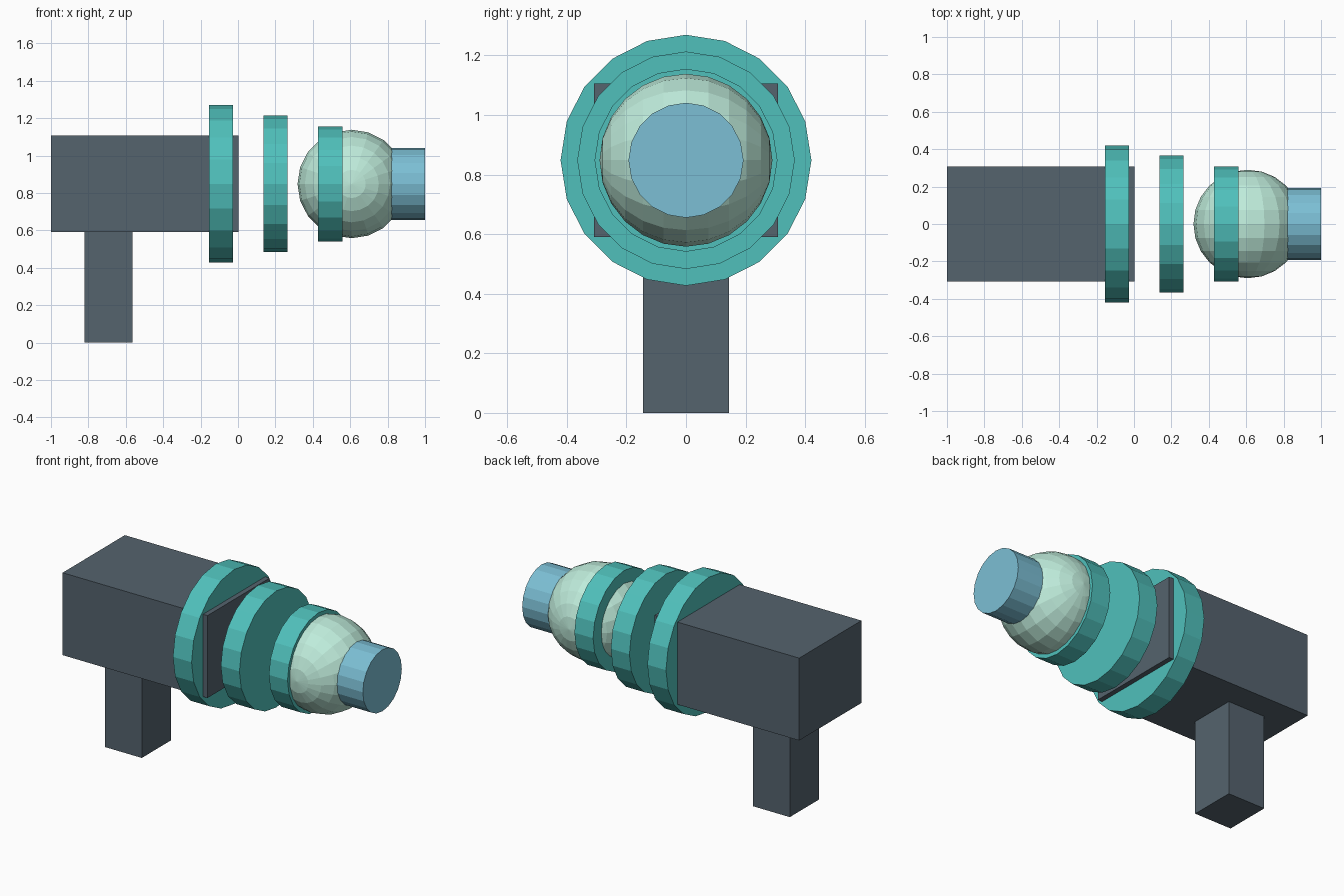
import bpy
from math import pi

if "Cube" in bpy.data.objects:
    bpy.data.objects.remove(bpy.data.objects["Cube"])

AXIS_Z = 0.848  # height of the barrel axis


def material(name, rgb):
    m = bpy.data.materials.new(name)
    m.diffuse_color = (*rgb, 1)
    m.use_nodes = True
    m.node_tree.nodes["Principled BSDF"].inputs["Base Color"].default_value = m.diffuse_color
    return m


slate = material("slate", (0.09, 0.125, 0.155))
teal = material("teal", (0.08, 0.53, 0.50))
mint = material("mint", (0.52, 0.84, 0.71))
blue = material("blue", (0.20, 0.52, 0.66))


def finish(name, mat):
    ob = bpy.context.object
    ob.name = name
    ob.data.materials.append(mat)
    return ob


def box(name, x, y, z, mat):
    lo, hi = zip(x, y, z)
    bpy.ops.mesh.primitive_cube_add(size=1, location=[(a + b) / 2 for a, b in zip(lo, hi)])
    ob = finish(name, mat)
    ob.scale = [b - a for a, b in zip(lo, hi)]


def disc(name, x0, x1, r, mat):
    bpy.ops.mesh.primitive_cylinder_add(vertices=20, radius=r, depth=x1 - x0,
                                        location=((x0 + x1) / 2, 0, AXIS_Z),
                                        rotation=(0, pi / 2, 0))
    finish(name, mat)


# Body and grip
box("body", (-1, 0.004), (-0.308, 0.308), (0.59, 1.106), slate)
box("grip", (-0.821, -0.565), (-0.145, 0.145), (0, 0.59), slate)

# Shrinking rings along the barrel
for i, r in enumerate((0.421, 0.365, 0.307)):
    x = -0.156 + 0.2925 * i
    disc(f"barrel_ring_{i + 1}", x, x + 0.129, r, teal)

# Faceted bulb, poles facing sideways
bpy.ops.mesh.primitive_uv_sphere_add(segments=20, ring_count=12, radius=0.29,
                                     location=(0.608, 0, AXIS_Z), rotation=(pi / 2, 0, 0))
finish("bulb", mint)

# Muzzle tip
disc("muzzle_tip", 0.82, 1.0, 0.193, blue)
